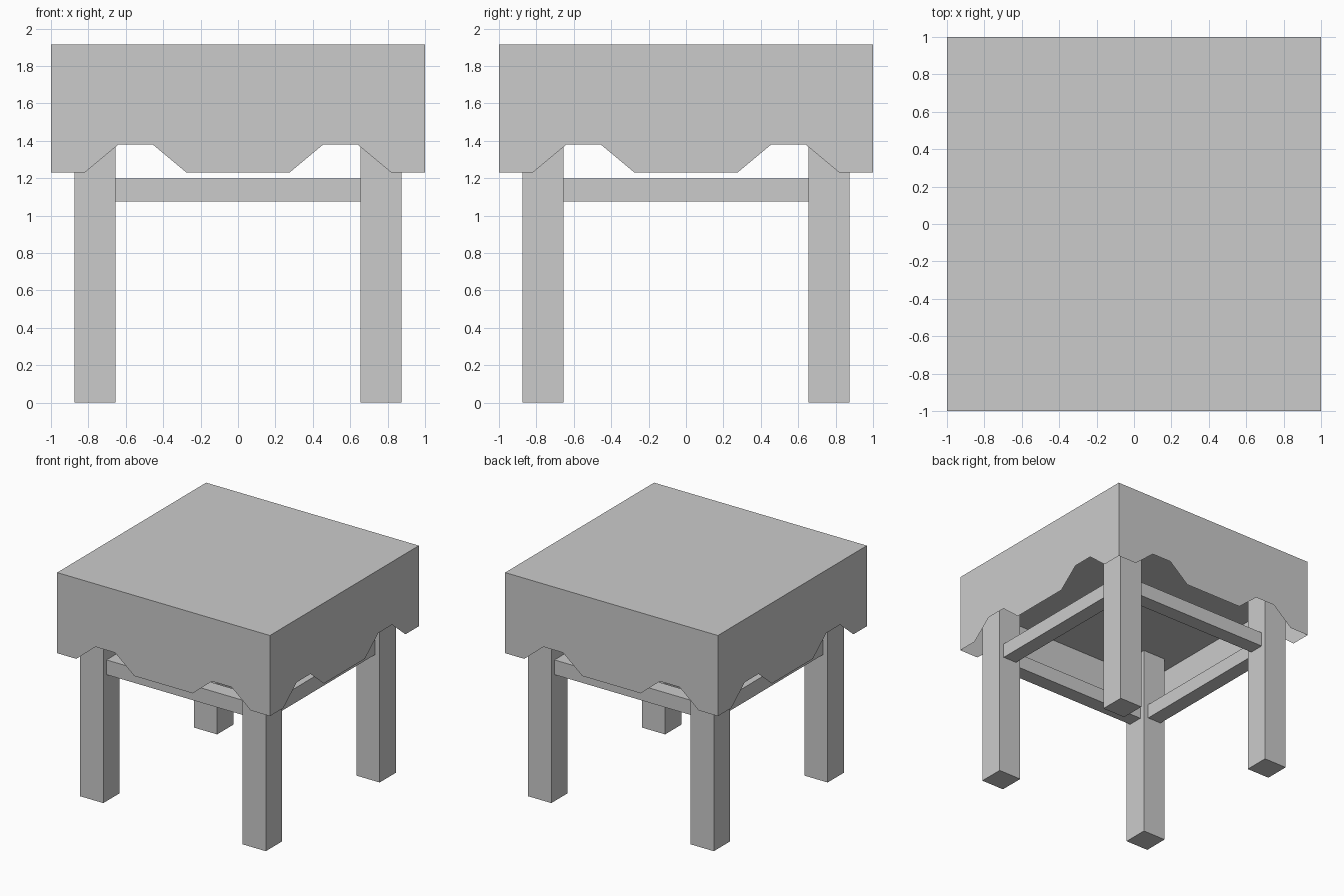
import bpy, bmesh
from math import pi
from mathutils import Matrix

if "Cube" in bpy.data.objects:
    bpy.data.objects.remove(bpy.data.objects["Cube"])

TOP, UNDER, HEM, NOTCH = 1.915, 1.69, 1.23, 1.38


def link(name, bm):
    me = bpy.data.meshes.new(name)
    bm.to_mesh(me)
    bm.free()
    ob = bpy.data.objects.new(name, me)
    bpy.context.collection.objects.link(ob)
    return ob


def box(name, x0, x1, y0, y1, z0, z1, turn=0):
    bm = bmesh.new()
    m = (Matrix.Rotation(turn, 4, 'Z')
         @ Matrix.Translation(((x0 + x1) / 2, (y0 + y1) / 2, (z0 + z1) / 2))
         @ Matrix.Diagonal((x1 - x0, y1 - y0, z1 - z0, 1)))
    bmesh.ops.create_cube(bm, size=1, matrix=m)
    return link(name, bm)


# Cloth cover: flat top with four thin hanging sides, each with a scalloped hem
half = [(0.275, HEM), (0.455, NOTCH), (0.64, NOTCH), (0.82, HEM), (1, HEM)]
hem = [(-x, z) for x, z in reversed(half)] + half
outline = hem + [(1, TOP), (-1, TOP)]
bm = bmesh.new()
for i in range(4):
    rot = Matrix.Rotation(i * pi / 2, 3, 'Z')
    verts = [bm.verts.new((x, -1, z)) for x, z in outline]
    bmesh.ops.rotate(bm, verts=verts, matrix=rot, cent=(0, 0, 0))
    bm.faces.new(verts)
corners = [(-1, -1), (1, -1), (1, 1), (-1, 1)]
bm.faces.new([bm.verts.new((x, y, TOP)) for x, y in corners])
bmesh.ops.remove_doubles(bm, verts=bm.verts, dist=0.0001)
link("cloth_cover", bm)

# Underside of the seat, inside the cover
bm = bmesh.new()
bm.faces.new([bm.verts.new((x, y, UNDER)) for x, y in reversed(corners)])
link("seat_underside", bm)

# Legs and the stretchers between them
sides = ["front", "right", "back", "left"]
legs = ["front_right", "back_right", "back_left", "front_left"]
for i in range(4):
    turn = i * pi / 2
    box(legs[i] + "_leg", 0.655, 0.873, -0.873, -0.655, 0, UNDER, turn)
    box(sides[i] + "_stretcher", -0.655, 0.655, -0.83, -0.70, 1.075, 1.2, turn)
